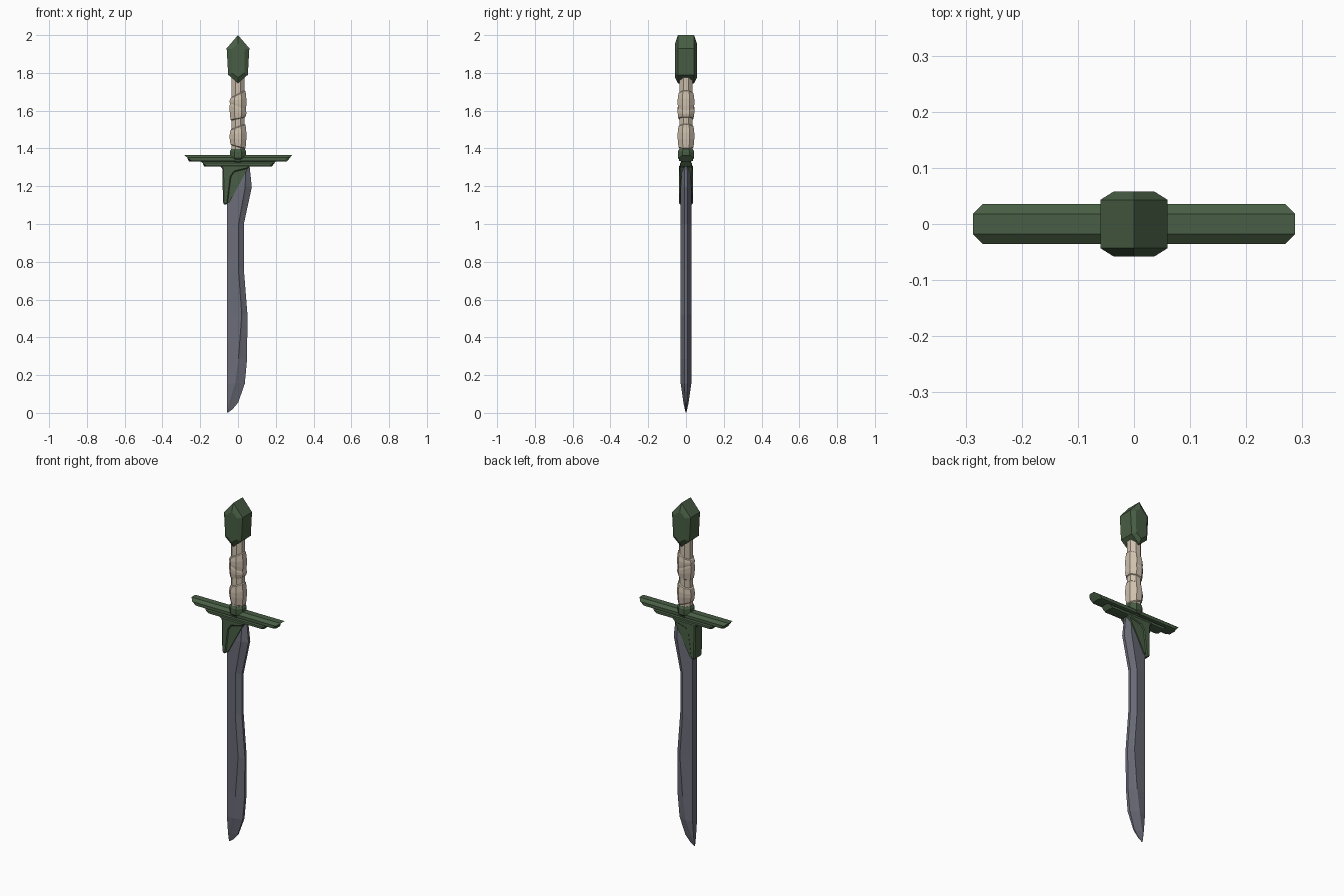
import bpy, bmesh, math

if "Cube" in bpy.data.objects:
    bpy.data.objects.remove(bpy.data.objects["Cube"])


def material(name, rgb):
    m = bpy.data.materials.new(name)
    m.diffuse_color = (*rgb, 1)
    m.use_nodes = True
    m.node_tree.nodes["Principled BSDF"].inputs["Base Color"].default_value = m.diffuse_color
    return m


GREEN = material("dark green", (0.065, 0.112, 0.058))
STEEL = material("blue grey steel", (0.145, 0.15, 0.187))
CLOTH = material("beige wrap", (0.62, 0.53, 0.42))


def loft(name, rings, mat):
    """Skin a list of equal-length vertex rings and cap both ends."""
    bm = bmesh.new()
    loops = [[bm.verts.new(p) for p in ring] for ring in rings]
    n = len(loops[0])
    for a, b in zip(loops, loops[1:]):
        for i in range(n):
            j = (i + 1) % n
            bm.faces.new((a[i], a[j], b[j], b[i]))
    bm.faces.new(loops[0])
    bm.faces.new(loops[-1])
    bmesh.ops.recalc_face_normals(bm, faces=bm.faces)
    me = bpy.data.meshes.new(name)
    bm.to_mesh(me)
    bm.free()
    me.materials.append(mat)
    ob = bpy.data.objects.new(name, me)
    bpy.context.collection.objects.link(ob)
    return ob


def plate(name, profile, half, mat, bevel=0.0):
    """Extrude an x-z profile through y, with optional edge bevel."""
    ob = loft(name, [[(x, y, z) for x, z in profile] for y in (-half, half)], mat)
    if bevel:
        mod = ob.modifiers.new("bevel", 'BEVEL')
        mod.width, mod.segments = bevel, 1
    return ob


# Blade: straight spine, wavy cutting edge; (z, ridge x, edge x, half thickness)
SPINE = -0.057
stations = [
    (1.32, 0.040, 0.060, 0.020), (1.195, 0.038, 0.073, 0.028),
    (1.00, 0.003, 0.031, 0.028), (0.76, 0.002, 0.031, 0.028),
    (0.52, 0.020, 0.050, 0.028), (0.285, 0.002, 0.048, 0.028),
    (0.155, -0.015, 0.036, 0.028), (0.055, -0.045, 0.001, 0.014),
    (0.018, -0.053, -0.030, 0.006), (0.003, -0.056, -0.052, 0.002)]
rings = []
for z, ridge, edge, h in stations:
    mid = ridge + 0.25 * (edge - ridge)
    half = [(SPINE, 0.75 * h), (ridge, h), (mid, 0.8 * h), (edge, 0.3 * h)]
    rings.append([(x, y, z) for x, y in half] + [(x, -y, z) for x, y in reversed(half)])
loft("blade", rings, STEEL)


# Crossguard: two stacked bars with chamfered, undercut ends
def guard_bar(name, length, top, bottom, width):
    shoulder = top - 0.4 * (top - bottom)
    inner = 0.5 * width
    sec = [(inner, top), (width, shoulder), (width, bottom + 0.004), (inner, bottom),
           (-inner, bottom), (-width, bottom + 0.004), (-width, shoulder), (-inner, top)]

    def end(s):
        return [(s * (length - 1.3 * max(0, shoulder - z) - max(0, abs(y) - inner)), y, z)
                for y, z in sec]
    loft(name, [end(-1), end(1)], GREEN)


guard_bar("upper_crossguard", 0.287, 1.366, 1.330, 0.036)
guard_bar("lower_crossguard", 0.202, 1.334, 1.304, 0.031)

# Prong hugging the spine, with a thinner web over the blade root
plate("guard_prong", [(-0.105, 1.312), (-0.082, 1.295), (-0.080, 1.112), (-0.070, 1.100),
                      (-0.054, 1.108), (-0.036, 1.250), (-0.018, 1.275), (0.050, 1.292),
                      (0.070, 1.312)], 0.036, GREEN, 0.006)
plate("guard_web", [(-0.070, 1.31), (-0.070, 1.115), (-0.045, 1.115), (0.055, 1.30),
                    (0.055, 1.31)], 0.031, GREEN)


# Octagonal sleeves: each level is (radius, height, tilt along x)
def sleeve(name, levels, mat):
    out = []
    for r, z, tilt in levels:
        ring = []
        for i in range(8):
            a = math.radians(22.5 + 45 * i)
            x, y = r * math.cos(a) / 0.924, r * math.sin(a) / 0.924
            ring.append((x, y, z + tilt * x))
        out.append(ring)
    return loft(name, out, mat)


sleeve("collar", [(0.024, 1.325, 0), (0.043, 1.350, 0), (0.043, 1.385, 0), (0.036, 1.396, 0)], GREEN)
sleeve("grip", [(0.035, 1.38, 0), (0.035, 1.79, 0)], CLOTH)


# Cloth wraps: tilted bulging bands
def wrap(name, low, low_tilt, high, high_tilt):
    levels = []
    for t, r in ((0, 0.033), (0.06, 0.040), (0.4, 0.044), (0.65, 0.044), (0.94, 0.040), (1, 0.033)):
        levels.append((r, low + t * (high - low), low_tilt + t * (high_tilt - low_tilt)))
    sleeve(name, levels, CLOTH)


wrap("lower_wrap", 1.405, -0.3, 1.518, 0.4)
wrap("middle_wrap", 1.555, 0.25, 1.640, -0.75)
wrap("upper_wrap", 1.600, -0.7, 1.690, 0.55)

# Pommel: pointed hexagon with bevelled front and back
outer = [(0, 2.0), (0.060, 1.93), (0.052, 1.79), (0, 1.745), (-0.052, 1.79), (-0.060, 1.93)]
inner = [(0, 1.955), (0.036, 1.925), (0.033, 1.80), (0, 1.775), (-0.033, 1.80), (-0.036, 1.925)]
loft("pommel", [[(x, y, z) for x, z in prof] for y, prof in
                ((-0.058, inner), (-0.043, outer), (0.043, outer), (0.058, inner))], GREEN)
